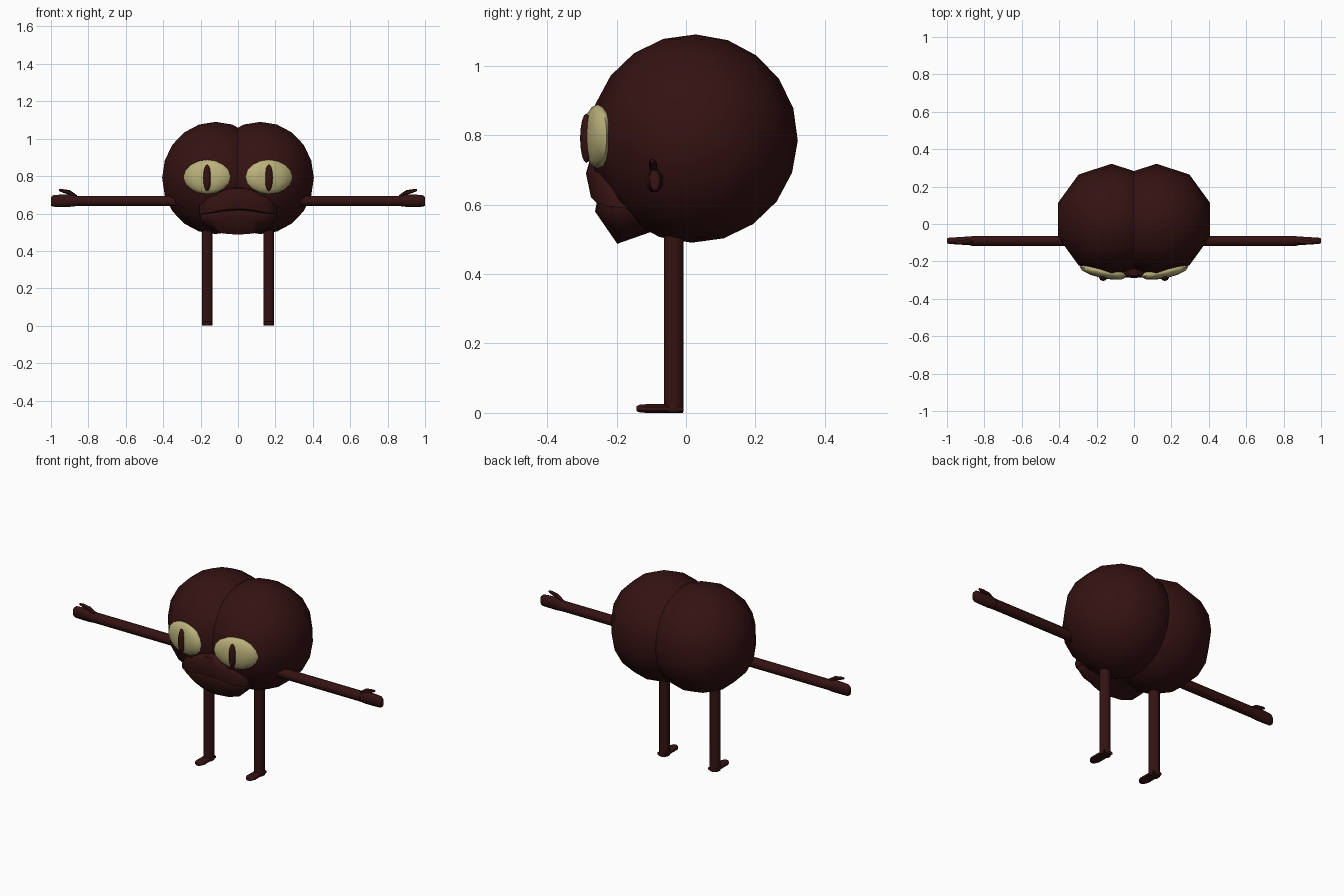
import bpy, bmesh, math
from mathutils import Matrix

if "Cube" in bpy.data.objects:
    bpy.data.objects.remove(bpy.data.objects["Cube"])


def material(name, color):
    m = bpy.data.materials.new(name)
    m.diffuse_color = (*color, 1)
    m.use_nodes = True
    m.node_tree.nodes["Principled BSDF"].inputs["Base Color"].default_value = m.diffuse_color
    return m


BROWN = material("dark brown", (0.035, 0.006, 0.006))
CREAM = material("pale yellow", (0.50, 0.44, 0.20))


def finish(name, bm, mat):
    bmesh.ops.recalc_face_normals(bm, faces=bm.faces[:])
    mesh = bpy.data.meshes.new(name)
    bm.to_mesh(mesh)
    bm.free()
    mesh.materials.append(mat)
    ob = bpy.data.objects.new(name, mesh)
    bpy.context.collection.objects.link(ob)
    bpy.ops.object.select_all(action='DESELECT')
    ob.select_set(True)
    bpy.context.view_layer.objects.active = ob
    bpy.ops.object.shade_smooth_by_angle(angle=math.radians(60))
    return ob


def ball(name, loc, size, mat, segs, rings, turn=0.0, tilt=0.0):
    bm = bmesh.new()
    bmesh.ops.create_uvsphere(bm, u_segments=segs, v_segments=rings, radius=1)
    bm.transform(Matrix.Translation(loc) @ Matrix.Rotation(turn, 4, 'Z')
                 @ Matrix.Rotation(tilt, 4, 'X') @ Matrix.Diagonal((*size, 1)))
    return finish(name, bm, mat)


def loft(name, rings, mat):
    """Skin a list of equal-length point rings and cap both ends."""
    bm = bmesh.new()
    loops = [[bm.verts.new(p) for p in ring] for ring in rings]
    n = len(loops[0])
    for a, b in zip(loops, loops[1:]):
        for i in range(n):
            j = (i + 1) % n
            bm.faces.new((a[i], a[j], b[j], b[i]))
    bm.faces.new(loops[0])
    bm.faces.new(loops[-1])
    return finish(name, bm, mat)


def tube(name, axis, sections, mat, sides=8, side=1):
    """Sections: (x, y, z, half-size 1, half-size 2) on the other two axes."""
    u, v = [k for k in range(3) if k != axis]
    rings = []
    for x, y, z, a, b in sections:
        ring = []
        for i in range(sides):
            t = 2 * math.pi * (i + 0.5) / sides
            p = [x, y, z]
            p[u] += a * math.cos(t)
            p[v] += b * math.sin(t)
            p[0] *= side
            ring.append(p)
        rings.append(ring)
    return loft(name, rings, mat)


def lip(name, half):
    """Half-sections (x, profile of y,z pairs) from middle out, mirrored."""
    full = [(-x, p) for x, p in reversed(half[1:])] + half
    return loft(name, [[(x, y, z) for y, z in p] for x, p in full], BROWN)


for side, word in ((1, "right"), (-1, "left")):
    # Body lobe
    ball(word + "_body_lobe", (side * 0.12, 0.022, 0.79), (0.3, 0.3, 0.3), BROWN,
         10, 10, turn=0 if side > 0 else math.pi, tilt=side * -0.02)

    # Eye with slit pupil
    ball(word + "_eye", (side * 0.165, -0.255, 0.796), (0.128, 0.035, 0.092),
         CREAM, 12, 8, turn=side * math.radians(12))
    ball(word + "_pupil", (side * 0.165, -0.287, 0.791), (0.021, 0.018, 0.071),
         BROWN, 8, 8)

    # Arm, hand and thumb
    tube(word + "_arm", 0, [(0.28, -0.09, 0.667, 0.029, 0.029),
                            (0.87, -0.09, 0.667, 0.029, 0.029)], BROWN, 8, side)
    tube(word + "_hand", 0, [(0.85, -0.09, 0.667, 0.028, 0.028),
                             (0.90, -0.09, 0.669, 0.024, 0.036),
                             (0.96, -0.09, 0.668, 0.020, 0.035),
                             (0.99, -0.09, 0.667, 0.018, 0.033),
                             (1.00, -0.09, 0.665, 0.013, 0.025)], BROWN, 8, side)
    tube(word + "_thumb", 0, [(0.86, -0.093, 0.688, 0.010, 0.010),
                              (0.90, -0.095, 0.712, 0.013, 0.013),
                              (0.94, -0.097, 0.722, 0.011, 0.009),
                              (0.957, -0.098, 0.725, 0.006, 0.005)], BROWN, 6, side)

    # Leg and foot
    tube(word + "_leg", 2, [(0.165, -0.035, 0.002, 0.03, 0.03),
                            (0.165, -0.035, 0.58, 0.03, 0.03)], BROWN, 8, side)
    tube(word + "_foot", 1, [(0.165, -0.008, 0.0125, 0.029, 0.0135),
                             (0.165, -0.115, 0.0125, 0.030, 0.0135),
                             (0.165, -0.133, 0.0125, 0.022, 0.012),
                             (0.165, -0.142, 0.0125, 0.013, 0.008)], BROWN, 8, side)

# Upper lip
lip("upper_lip", [
    (0.00, [(-0.20, 0.745), (-0.275, 0.735), (-0.288, 0.69), (-0.272, 0.625), (-0.18, 0.605)]),
    (0.06, [(-0.20, 0.740), (-0.272, 0.728), (-0.286, 0.69), (-0.274, 0.622), (-0.18, 0.600)]),
    (0.15, [(-0.18, 0.705), (-0.250, 0.692), (-0.264, 0.66), (-0.258, 0.605), (-0.16, 0.590)]),
    (0.205, [(-0.16, 0.650), (-0.215, 0.642), (-0.228, 0.62), (-0.222, 0.595), (-0.14, 0.585)])])

# Lower lip
lip("lower_lip", [
    (0.00, [(-0.16, 0.63), (-0.255, 0.618), (-0.262, 0.58), (-0.198, 0.487), (-0.09, 0.525)]),
    (0.08, [(-0.16, 0.62), (-0.252, 0.612), (-0.258, 0.575), (-0.195, 0.493), (-0.09, 0.530)]),
    (0.14, [(-0.15, 0.61), (-0.238, 0.602), (-0.240, 0.565), (-0.185, 0.510), (-0.09, 0.545)]),
    (0.20, [(-0.13, 0.60), (-0.212, 0.595), (-0.212, 0.580), (-0.180, 0.565), (-0.11, 0.575)])])
